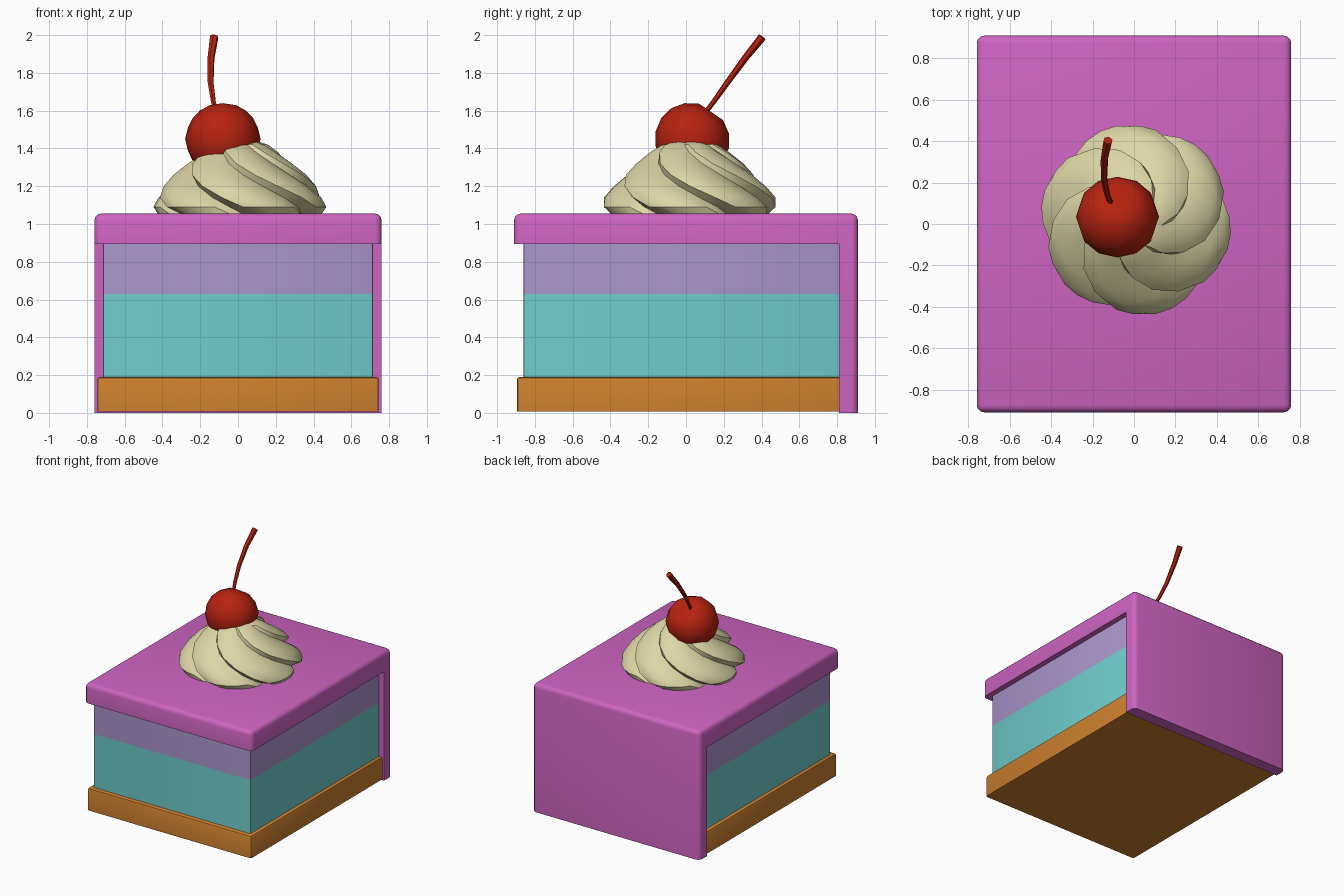
import bpy, bmesh, math
from mathutils import Matrix

if "Cube" in bpy.data.objects:
    bpy.data.objects.remove(bpy.data.objects["Cube"])


def mat(name, r, g, b):
    m = bpy.data.materials.new(name)
    m.diffuse_color = (r, g, b, 1)
    m.use_nodes = True
    m.node_tree.nodes["Principled BSDF"].inputs["Base Color"].default_value = m.diffuse_color
    return m


PINK = mat("pink icing", 0.62, 0.128, 0.54)
TEAL = mat("teal sponge", 0.16, 0.61, 0.60)
LILAC = mat("lilac sponge", 0.41, 0.305, 0.61)
CRUST = mat("orange crust", 0.60, 0.21, 0.027)
CREAM = mat("whipped cream", 0.72, 0.67, 0.38)
RED = mat("cherry red", 0.47, 0.016, 0.005)


def finish(name, bm, mats, angle=40):
    bmesh.ops.recalc_face_normals(bm, faces=bm.faces[:])
    me = bpy.data.meshes.new(name)
    bm.to_mesh(me)
    bm.free()
    ob = bpy.data.objects.new(name, me)
    bpy.context.collection.objects.link(ob)
    for m in mats:
        me.materials.append(m)
    bpy.ops.object.select_all(action='DESELECT')
    ob.select_set(True)
    bpy.context.view_layer.objects.active = ob
    bpy.ops.object.shade_smooth_by_angle(angle=math.radians(angle))
    return ob


def slab(profile, half_w):
    """Extrude a (y, z) profile across x."""
    bm = bmesh.new()
    f = bm.faces.new([bm.verts.new((-half_w, y, z)) for y, z in profile])
    r = bmesh.ops.extrude_face_region(bm, geom=[f])
    vs = [v for v in r['geom'] if isinstance(v, bmesh.types.BMVert)]
    bmesh.ops.translate(bm, verts=vs, vec=(2 * half_w, 0, 0))
    return bm


def round_edges(bm, rule, width, segs):
    es = [e for e in bm.edges if rule(e.verts[0].co, e.verts[1].co)]
    bmesh.ops.bevel(bm, geom=es, offset=width, segments=segs, profile=0.5, affect='EDGES')


def vertical(a, b):
    return abs(a.z - b.z) > 0.01


# Icing: top slab and back wall in one L-shaped piece
TOP = 1.055
bm = slab([(-0.91, 0.895), (-0.91, TOP), (0.91, TOP), (0.91, 0), (0.81, 0), (0.81, 0.895)], 0.76)
round_edges(bm, lambda a, b: min(a.z, b.z) > 1 or (vertical(a, b) and abs(a.y) > 0.9), 0.035, 3)
finish("icing", bm, [PINK])

# Crust base
bm = slab([(-0.895, 0.008), (-0.895, 0.19), (0.84, 0.19), (0.84, 0.008)], 0.745)
round_edges(bm, lambda a, b: vertical(a, b) or min(a.z, b.z) > 0.1, 0.015, 2)
finish("crust_base", bm, [CRUST])

# Sponge, cut into two colour layers by height
bm = slab([(-0.86, 0.18), (-0.86, 0.91), (0.83, 0.91), (0.83, 0.18)], 0.715)
round_edges(bm, vertical, 0.012, 2)
bmesh.ops.bisect_plane(bm, geom=bm.verts[:] + bm.edges[:] + bm.faces[:],
                       plane_co=(0, 0, 0.63), plane_no=(0, 0, 1))
for f in bm.faces:
    f.material_index = 1 if f.calc_center_median().z > 0.63 else 0
finish("sponge", bm, [TEAL, LILAC])

# Whipped cream: twisted rosette with overlapping folds
LOBES, PER = 6, 6
rings = [(1.045, 0.43), (1.09, 0.465), (1.14, 0.455), (1.20, 0.41), (1.26, 0.355),
         (1.32, 0.285), (1.38, 0.21), (1.42, 0.15), (1.445, 0.07)]
bm = bmesh.new()
loops = []
for z, rad in rings:
    twist = -math.radians(115) * ((z - 1.045) / 0.4) + math.radians(95)
    loop = []
    for i in range(LOBES * PER):
        t = (i % PER) / PER
        # steep crease on one side of each fold, long bulge on the other
        r = rad * (0.84 + 0.16 * math.sin(math.pi * t ** 0.7) ** 0.6)
        a = twist + 2 * math.pi * i / (LOBES * PER)
        loop.append(bm.verts.new((0.01 + r * math.cos(a), 0.02 + r * math.sin(a), z)))
    loops.append(loop)
n = LOBES * PER
for lo, hi in zip(loops, loops[1:]):
    for i in range(n):
        bm.faces.new((lo[i], lo[(i + 1) % n], hi[(i + 1) % n], hi[i]))
bm.faces.new(loops[0])
bm.faces.new(loops[-1])
finish("whipped_cream", bm, [CREAM], 35)

# Cherry: low-poly ball, dimpled where the stem enters and tilted back
bm = bmesh.new()
bmesh.ops.create_uvsphere(bm, u_segments=12, v_segments=8, radius=0.2)
for v in bm.verts:
    if v.co.z > 0.199:
        v.co.z = 0.145
    elif v.co.z > 0:
        v.co.z *= 0.94
bmesh.ops.transform(bm, verts=bm.verts[:],
                    matrix=Matrix.Translation((-0.08, 0.035, 1.45)) @ Matrix.Rotation(-0.6, 4, 'X'))
finish("cherry", bm, [RED], 60)

# Stem: bent tapered tube
cu = bpy.data.curves.new("stem_path", 'CURVE')
cu.dimensions = '3D'
cu.bevel_depth = 0.017
cu.bevel_resolution = 1
cu.use_fill_caps = True
path = [(-0.105, 0.08, 1.56, 0.7), (-0.13, 0.145, 1.645, 0.8), (-0.145, 0.22, 1.75, 0.95),
        (-0.143, 0.315, 1.88, 1.1), (-0.126, 0.404, 1.99, 1.35)]
sp = cu.splines.new('POLY')
sp.points.add(len(path) - 1)
for p, (x, y, z, r) in zip(sp.points, path):
    p.co = (x, y, z, 1)
    p.radius = r
tmp = bpy.data.objects.new("stem_path", cu)
bpy.context.collection.objects.link(tmp)
bpy.context.view_layer.update()
bm = bmesh.new()
bm.from_mesh(tmp.to_mesh())
tmp.to_mesh_clear()
bpy.data.objects.remove(tmp)
bmesh.ops.remove_doubles(bm, verts=bm.verts[:], dist=0.0005)
finish("cherry_stem", bm, [RED], 50)
